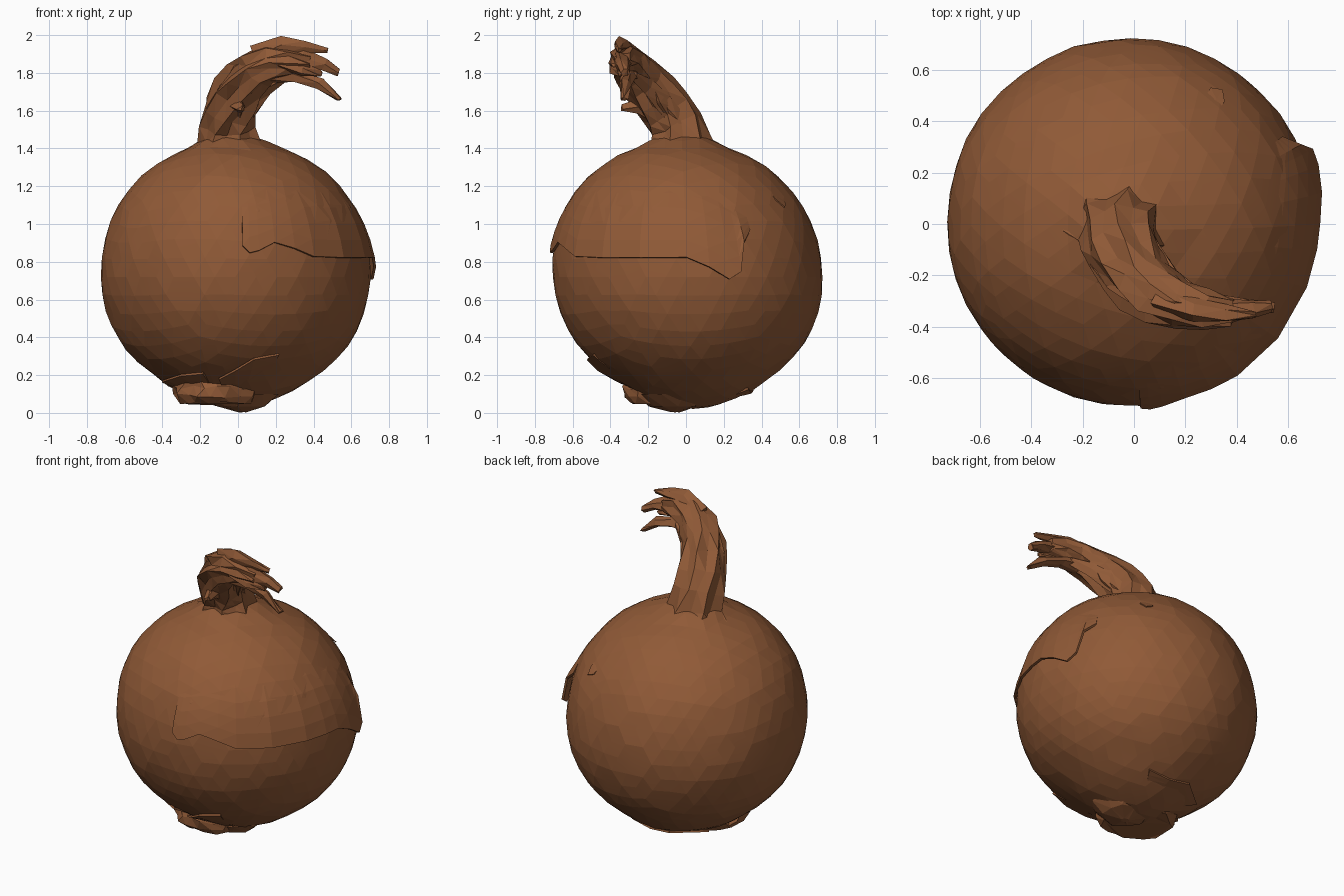
import bpy, bmesh, random
from math import sin, cos, pi, radians, degrees, acos, atan2
from mathutils import Vector, Quaternion

random.seed(7)
if "Cube" in bpy.data.objects:
    bpy.data.objects.remove(bpy.data.objects["Cube"])

# Dry brown skin
skin = bpy.data.materials.new("brown_skin")
skin.use_nodes = True
COLOUR = (0.28, 0.102, 0.038, 1)
skin.diffuse_color = COLOUR
bsdf = skin.node_tree.nodes["Principled BSDF"]
bsdf.inputs["Base Color"].default_value = COLOUR
bsdf.inputs["Roughness"].default_value = 0.8

CENTRE = Vector((-0.013, 0.008, 0.72))
# Bulb radius every 20 degrees from the top pole to the bottom pole
RADII = [0.78, 0.725, 0.732, 0.73, 0.718, 0.712, 0.70, 0.675, 0.68, 0.70]


def finish(bm, name):
    bmesh.ops.recalc_face_normals(bm, faces=bm.faces)
    mesh = bpy.data.meshes.new(name)
    bm.to_mesh(mesh)
    bm.free()
    mesh.materials.append(skin)
    obj = bpy.data.objects.new(name, mesh)
    bpy.context.collection.objects.link(obj)
    return obj


def surface(azimuth, polar, offset=0.0):
    """Point on the leaning bulb, pushed outward by offset (angles in degrees)."""
    i = min(int(polar / 20), 8)
    f = polar / 20 - i
    r = RADII[i] * (1 - f) + RADII[i + 1] * f + offset
    a, p = radians(azimuth), radians(polar)
    lean = Vector((-0.04 * max(0, 1 - polar / 25), -0.03 * cos(p), 0))
    return CENTRE + lean + r * Vector((sin(p) * cos(a), sin(p) * sin(a), cos(p)))


def jitter(amount):
    return Vector([random.uniform(-amount, amount) for _ in range(3)])


def patch(name, columns, rows=5, thickness=0.012):
    """Loose skin: columns of (azimuth, anchored polar, free polar, lift)."""
    bm = bmesh.new()
    grid = []
    for az, anchored, free, lift in columns:
        line = []
        for j in range(rows + 1):
            f = j / rows
            line.append(bm.verts.new(surface(az, anchored + (free - anchored) * f,
                                             -0.012 + (lift + 0.012) * f ** 1.3)))
        grid.append(line)
    for a, b in zip(grid, grid[1:]):
        for j in range(rows):
            bm.faces.new((a[j], b[j], b[j + 1], a[j + 1]))
    bmesh.ops.triangulate(bm, faces=bm.faces)
    obj = finish(bm, name)
    mod = obj.modifiers.new("thickness", "SOLIDIFY")
    mod.thickness = thickness
    mod.offset = 0


def tube(name, path, sides, ridge, rough):
    """Wrinkled tube through (x, y, z, radius) points, listed bottom first."""
    bm = bmesh.new()
    pts = [Vector(p[:3]) for p in path]
    turn, last, rings = Quaternion(), Vector((0, 0, 1)), []
    for i, p in enumerate(pts):
        tangent = (pts[min(i + 1, len(pts) - 1)] - pts[max(i - 1, 0)]).normalized()
        turn = last.rotation_difference(tangent) @ turn
        last = tangent
        ring = []
        for k in range(sides):
            a = 2 * pi * k / sides + 0.14 * i
            r = path[i][3] * (1 + (ridge if k % 2 else -ridge))
            ring.append(bm.verts.new(p + turn @ Vector((r * cos(a), r * sin(a), 0)) + jitter(rough)))
        rings.append(ring)
    for a, b in zip(rings, rings[1:]):
        for k in range(sides):
            n = (k + 1) % sides
            bm.faces.new((a[k], a[n], b[n], b[k]))
    bm.faces.new(rings[0][::-1])
    bm.faces.new(rings[-1])
    bmesh.ops.triangulate(bm, faces=bm.faces)
    finish(bm, name)


# Bulb body
bm = bmesh.new()
bmesh.ops.create_icosphere(bm, subdivisions=4, radius=1)
for v in bm.verts:
    d = v.co.normalized()
    v.co = surface(degrees(atan2(d.y, d.x)), degrees(acos(max(-1, min(1, d.z)))),
                   random.uniform(-0.003, 0.003))
bulb = finish(bm, "bulb")
bpy.context.view_layer.objects.active = bulb
bulb.select_set(True)
bpy.ops.object.shade_smooth_by_angle(angle=radians(4))

# Large loose skin flap on the front left
patch("loose_skin_flap", [
    (-87, 48, 77, 0.012), (-84, 46, 80, 0.014), (-80, 45, 79, 0.01), (-73, 45, 75.5, 0.006),
    (-64, 45, 78, 0.006), (-55, 45, 81.5, 0.008), (-38, 45, 82, 0.01), (-20, 45, 82, 0.012),
    (-8, 45, 82, 0.015), (0, 46, 82, 0.02), (9, 48, 86, 0.032), (17, 52, 91, 0.042),
    (22, 56, 88, 0.042), (25, 58, 76, 0.03), (30, 60, 70, -0.004)], thickness=0.014)

# Small torn scraps on the back and around the underside
patch("back_scrap", [(53, 50, 56, 0.0), (56, 50, 60, 0.006), (60, 53, 58, 0.0)], 2, 0.006)
patch("front_scrap", [(-102, 154, 142, 0.01), (-90, 152, 135, 0.016), (-80, 150, 128, 0.016),
                      (-66, 142, 126, 0.004)], 3)
patch("right_scrap", [(-165, 152, 144, 0.008), (-148, 152, 142, 0.014), (-130, 150, 139, 0.014),
                      (-112, 150, 138, 0.008)], 3)
patch("rear_scrap", [(60, 160, 150, 0.004), (85, 162, 153, 0.008), (110, 160, 150, 0.01),
                     (150, 160, 150, 0.012)], 3)

# Ragged root collar under the bulb
tube("root_collar", [(-0.1, -0.09, 0.055, 0.21), (-0.1, -0.09, 0.09, 0.235),
                     (-0.1, -0.09, 0.135, 0.24), (-0.1, -0.09, 0.19, 0.22)], 20, 0.04, 0.014)
tube("root_tip", [(0.02, -0.06, 0.004, 0.025), (0.02, -0.06, 0.035, 0.13),
                  (0.02, -0.06, 0.1, 0.2)], 10, 0.05, 0.002)

# Withered neck rising from the bulb and bending over
tube("neck", [(-0.05, -0.03, 1.39, 0.2), (-0.05, -0.03, 1.44, 0.16), (-0.055, -0.05, 1.53, 0.142),
              (-0.04, -0.11, 1.61, 0.138), (0.0, -0.17, 1.69, 0.128), (0.04, -0.23, 1.765, 0.12),
              (0.1, -0.28, 1.82, 0.108), (0.18, -0.315, 1.86, 0.092), (0.28, -0.335, 1.87, 0.076),
              (0.38, -0.34, 1.86, 0.05)], 14, 0.09, 0.012)

# Frayed strands at the end and along the neck
strands = [
    [(0.1, -0.29, 1.88, 0.06), (0.24, -0.34, 1.945, 0.045), (0.36, -0.35, 1.935, 0.035), (0.47, -0.35, 1.925, 0.012)],
    [(0.2, -0.32, 1.86, 0.06), (0.34, -0.34, 1.87, 0.05), (0.45, -0.33, 1.84, 0.035), (0.53, -0.32, 1.80, 0.025)],
    [(0.15, -0.3, 1.8, 0.06), (0.3, -0.31, 1.78, 0.035), (0.43, -0.32, 1.74, 0.03), (0.54, -0.33, 1.66, 0.015)],
    [(0.22, -0.36, 1.86, 0.045), (0.34, -0.37, 1.82, 0.035), (0.44, -0.35, 1.79, 0.015)],
    [(0.03, -0.02, 1.46, 0.05), (0.04, -0.06, 1.56, 0.045), (0.08, -0.13, 1.65, 0.045), (0.15, -0.21, 1.735, 0.04), (0.26, -0.28, 1.79, 0.02)],
    [(-0.12, -0.09, 1.46, 0.045), (-0.12, -0.15, 1.6, 0.04), (-0.06, -0.23, 1.72, 0.035), (0.0, -0.28, 1.82, 0.03), (0.08, -0.31, 1.88, 0.02)],
    [(-0.02, -0.14, 1.58, 0.05), (0.0, -0.24, 1.63, 0.04), (0.02, -0.34, 1.61, 0.02)],
]
for i, path in enumerate(strands):
    tube(f"neck_strand_{i + 1}", path, 6, 0.15, 0.008)
